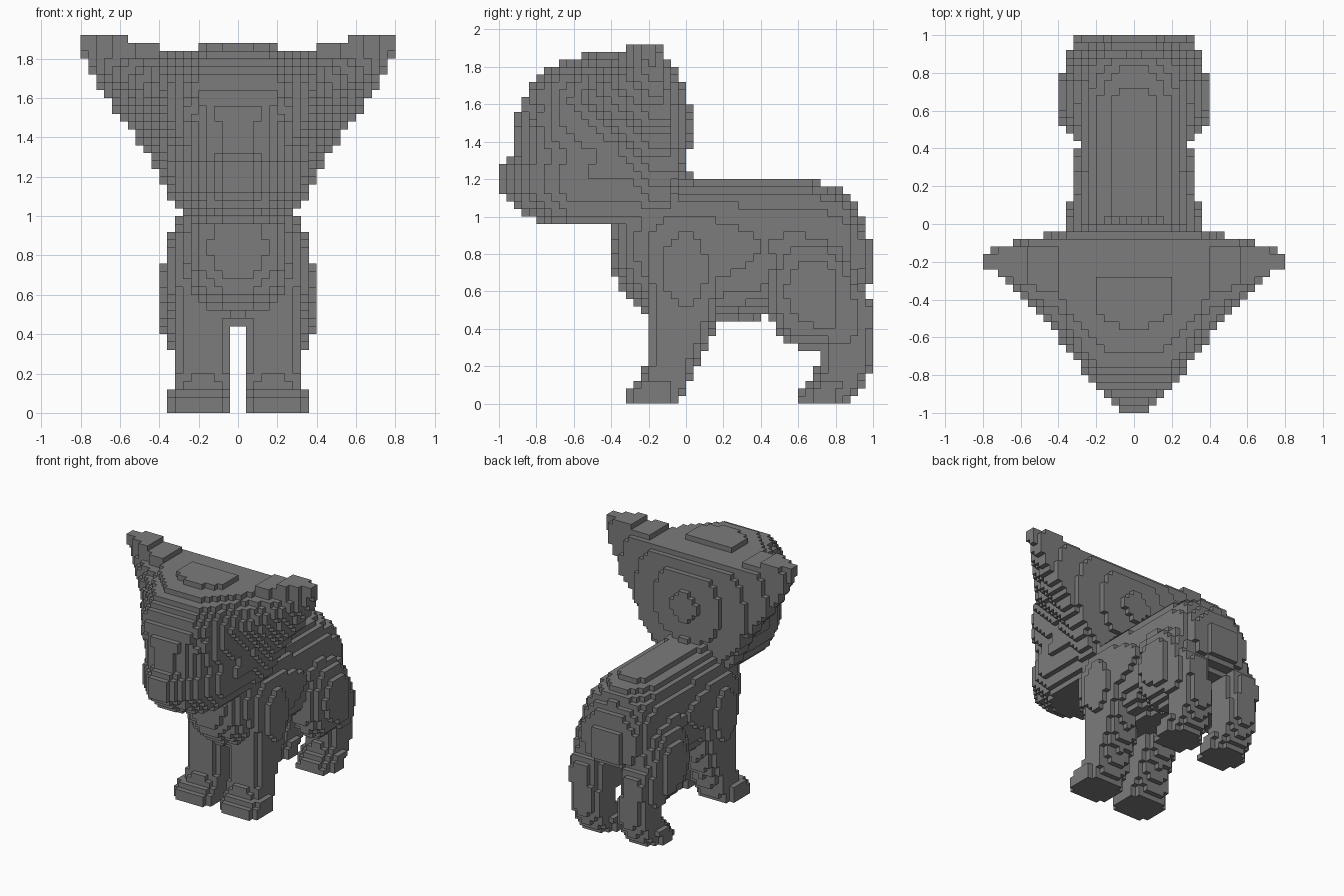
import bpy
import bmesh
import math

cube = bpy.data.objects.get("Cube")
if cube:
    bpy.data.objects.remove(cube, do_unlink=True)

S = 0.04                      # block size
NX, NY, NZ = 20, 25, 48       # half width, half length, height in blocks

fur = bpy.data.materials.new("grey_fur")
fur.use_nodes = True
fur.diffuse_color = (0.2, 0.2, 0.2, 1)
fur.node_tree.nodes["Principled BSDF"].inputs["Base Color"].default_value = (0.2, 0.2, 0.2, 1)


def interp(points, t):
    """Linear interpolation through (t, value, ...) rows; returns a list."""
    if t <= points[0][0]:
        return points[0][1:]
    for a, b in zip(points, points[1:]):
        if t <= b[0]:
            k = (t - a[0]) / (b[0] - a[0])
            return [p + (q - p) * k for p, q in zip(a[1:], b[1:])]
    return points[-1][1:]


def ellipsoid(centre, radii, power=2.0):
    def inside(x, y, z):
        return sum((abs(p - c) / r) ** power
                   for p, c, r in zip((x, y, z), centre, radii)) <= 1
    return inside


def loft(sections, power):
    """Rounded cross-sections stacked in z: (z, x0, x1, y0, y1)."""
    def inside(x, y, z):
        if not sections[0][0] <= z <= sections[-1][0]:
            return False
        x0, x1, y0, y1 = interp(sections, z)
        u = (2 * x - x0 - x1) / (x1 - x0)
        v = (2 * y - y0 - y1) / (y1 - y0)
        return abs(u) ** power + abs(v) ** power <= 1
    return inside


# Head outlines
FACE_Y = [(0.98, -0.81), (1.02, -0.87), (1.06, -0.92), (1.1, -0.96), (1.14, -1.0),
          (1.26, -1.0), (1.3, -0.96), (1.34, -0.92), (1.5, -0.92), (1.64, -0.87),
          (1.74, -0.82), (1.78, -0.77), (1.82, -0.68), (1.86, -0.56)]
EAR_X = [(0.98, 0.26), (1.06, 0.33), (1.16, 0.38), (1.28, 0.44), (1.4, 0.52),
         (1.56, 0.645), (1.82, 0.79), (1.92, 0.81)]
PLAN_X = [(-1, 0.09), (-0.8, 0.27), (-0.68, 0.36), (-0.6, 0.4), (-0.36, 0.65), (-0.2, 0.81)]
CORE_X = [(0.96, 0.2), (1.02, 0.27), (1.12, 0.33), (1.5, 0.37), (1.82, 0.36), (1.86, 0.19)]
CHEEK_X = [(0, 0.05), (0.06, 0.14), (0.14, 0.21), (0.22, 0.26), (0.32, 0.3),
           (0.46, 0.33), (0.6, 0.37)]
CHEEK_SCALE = [(1.3, 1.0), (1.6, 1.4), (1.72, 1.4), (1.82, 1.15)]
BACK_Y = [(1.0, 0.03), (1.6, 0.03), (1.68, 0.01), (1.8, -0.07), (1.92, -0.15)]
EAR_SLOPE = [(1.6, 0.0), (1.66, 0.03), (1.74, 0.09), (1.78, 0.15), (1.82, 0.24)]


def behind(x, y, z):
    """Dished back of the head, fullest at its middle."""
    ring = 0.04 - 0.22 * max(0, math.hypot(x, z - 1.48) - 0.02)
    return y > min(interp(BACK_Y, z)[0], ring)


def head(x, y, z):
    x = abs(x)
    depth = y - interp(FACE_Y, z)[0]
    if not 0.96 < z < 1.88 or depth < 0 or behind(x, y, z):
        return False
    if z > 1.84 and y > -0.28:
        return False
    cheek = interp(CHEEK_X, depth)[0] * interp(CHEEK_SCALE, z)[0]
    return x < min(interp(CORE_X, z)[0], cheek)


def ear(x, y, z):
    top = 1.92 if x > 0.56 else 1.88 if x > 0.4 else 1.84
    edge = interp(EAR_X, z)[0] - x
    if z < 1.0 or z > top or edge < 0 or behind(x, y, z):
        return False
    front = max(interp(FACE_Y, z)[0], -0.2 - 1.42 * edge)
    slope = interp(EAR_SLOPE, z)[0] * min(1, max(0, (0.76 - x) / 0.4))
    return y > front and x < interp(PLAN_X, y - slope)[0]


# Torso with a rounded back and tapered rump
TOP_Z = [(-0.2, 1.2), (0.66, 1.2), (0.74, 1.17), (0.84, 1.14), (0.9, 1.06), (0.96, 0.96)]
BELLY_Z = [(-0.16, 0.46), (0.16, 0.44), (0.36, 0.46), (0.6, 0.5), (0.96, 0.6)]
SIDE_X = [(-0.16, 0.29), (0.1, 0.32), (0.4, 0.295), (0.6, 0.3), (0.84, 0.28), (0.96, 0.22)]


def torso(x, y, z):
    if not -0.16 < y < 0.96:
        return False
    top, low, half = (interp(p, y)[0] for p in (TOP_Z, BELLY_Z, SIDE_X))
    v = (2 * z - top - low) / (top - low)
    return (abs(x) / half) ** 2.3 + abs(v) ** 2.3 <= 1.03


def tail(x, y, z):
    return abs(x) < 0.12 and 0.64 < z < 0.88 and 0.88 < y < 1.0


# Limbs on the +x side
shoulder = ellipsoid((0.2, -0.01, 0.72), (0.165, 0.22, 0.34), 2.1)
thigh = ellipsoid((0.23, 0.67, 0.6), (0.175, 0.25, 0.31), 2.1)
front_leg = loft([(0, 0.03, 0.365, -0.34, -0.04), (0.08, 0.03, 0.365, -0.34, 0.0),
                  (0.12, 0.03, 0.34, -0.26, 0.02), (0.2, 0.03, 0.325, -0.215, 0.05),
                  (0.32, 0.03, 0.325, -0.21, 0.12), (0.46, 0.03, 0.33, -0.21, 0.17),
                  (0.6, 0.02, 0.33, -0.21, 0.17)], 2.4)
hind_leg = loft([(0, 0.05, 0.35, 0.58, 0.88), (0.08, 0.05, 0.35, 0.59, 0.93),
                 (0.12, 0.06, 0.34, 0.66, 0.96), (0.2, 0.06, 0.33, 0.705, 1.0),
                 (0.32, 0.06, 0.34, 0.705, 1.01), (0.36, 0.06, 0.36, 0.57, 1.01),
                 (0.42, 0.06, 0.385, 0.48, 1.01), (0.52, 0.06, 0.385, 0.47, 1.01),
                 (0.6, 0.06, 0.38, 0.47, 0.96)], 2.1)

parts = {
    "head": head,
    "chest": ellipsoid((0, -0.08, 0.85), (0.32, 0.335, 0.39), 2.0),
    "torso": torso,
    "tail": tail,
}
limbs = {"ear": ear, "shoulder": shoulder, "front_leg": front_leg,
         "thigh": thigh, "hind_leg": hind_leg}
for side, sign in (("left", 1), ("right", -1)):
    for name, shape in limbs.items():
        parts[side + "_" + name] = (
            lambda x, y, z, f=shape, s=sign: x * s > 0 and f(x * s, y, z))

# Give every filled block to the first part that contains it
owner = {}
for i in range(-NX, NX):
    for j in range(-NY, NY):
        for k in range(NZ):
            p = ((i + 0.5) * S, (j + 0.5) * S, (k + 0.5) * S)
            for name, shape in parts.items():
                if shape(*p):
                    owner[i, j, k] = name
                    break


def build(name):
    """Make a mesh of the outer block faces belonging to one part."""
    bm = bmesh.new()
    verts = {}

    def vert(c):
        if c not in verts:
            verts[c] = bm.verts.new([n * S for n in c])
        return verts[c]

    for cell, part in owner.items():
        if part != name:
            continue
        for axis in range(3):
            b, c = (axis + 1) % 3, (axis + 2) % 3
            for step in (0, 1):
                near = list(cell)
                near[axis] += 2 * step - 1
                if tuple(near) in owner:
                    continue
                loop = []
                for u, v in ((0, 0), (1, 0), (1, 1), (0, 1)):
                    corner = list(cell)
                    corner[axis] += step
                    corner[b] += u
                    corner[c] += v
                    loop.append(vert(tuple(corner)))
                bm.faces.new(loop if step else loop[::-1])
    mesh = bpy.data.meshes.new(name)
    bm.to_mesh(mesh)
    bm.free()
    mesh.materials.append(fur)
    bpy.context.collection.objects.link(bpy.data.objects.new(name, mesh))


for part_name in parts:
    build(part_name)
